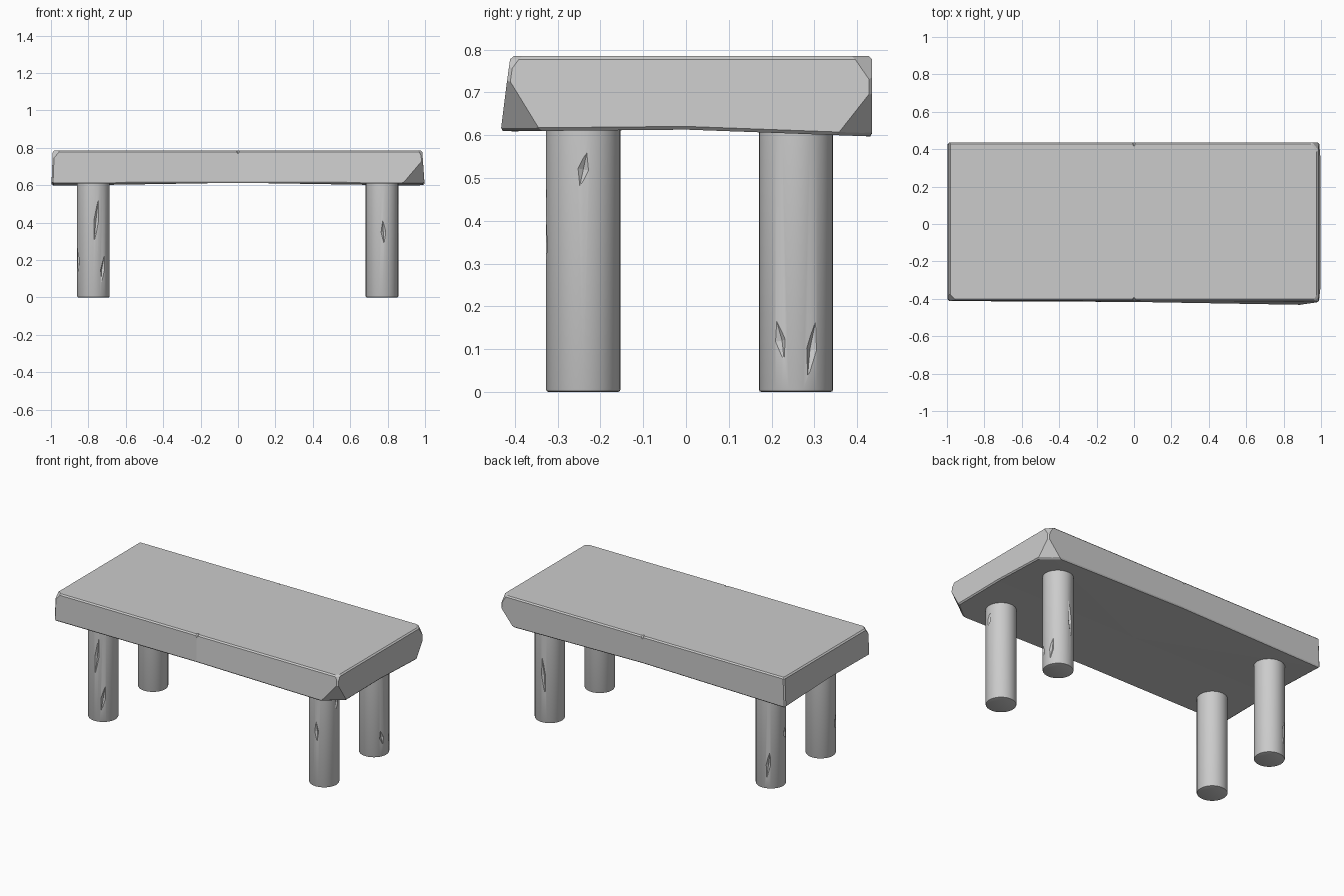
import bpy, bmesh
from math import radians
from mathutils import Matrix, Vector

if "Cube" in bpy.data.objects:
    bpy.data.objects.remove(bpy.data.objects["Cube"])


def to_object(name, bm):
    bmesh.ops.recalc_face_normals(bm, faces=bm.faces)
    mesh = bpy.data.meshes.new(name)
    bm.to_mesh(mesh)
    bm.free()
    obj = bpy.data.objects.new(name, mesh)
    bpy.context.collection.objects.link(obj)
    return obj


def chop(bm, a, b, c):
    """Cut away the corner outside the plane through three points."""
    a, b, c = Vector(a), Vector(b), Vector(c)
    n = (b - a).cross(c - a).normalized()
    if n.dot(a - Vector((0, 0, 0.7))) < 0:
        n.negate()
    geom = bm.verts[:] + bm.edges[:] + bm.faces[:]
    cut = bmesh.ops.bisect_plane(bm, geom=geom, plane_co=a, plane_no=n, clear_outer=True)
    edges = [e for e in cut["geom_cut"] if isinstance(e, bmesh.types.BMEdge)]
    bmesh.ops.contextual_create(bm, geom=edges)


def add_gouge(bm, matrix, size):
    """Stretched octahedron used as a chisel mark."""
    bmesh.ops.create_uvsphere(bm, u_segments=4, v_segments=2, radius=1,
                              matrix=matrix @ Matrix.Diagonal((*size, 1)))


def carve(obj, bm):
    cutter = to_object(obj.name + "_chisel_cutter", bm)
    cutter.hide_render = True
    cutter.hide_viewport = True
    mod = obj.modifiers.new("chisel marks", 'BOOLEAN')
    mod.operation = 'DIFFERENCE'
    mod.object = cutter
    mod.solver = 'EXACT'


# Slab: hand-hewn box, slightly splayed, with an arched underside
bm = bmesh.new()
ring = [(-1, -1), (0, -1), (1, -1), (1, 0), (1, 1), (0, 1), (-1, 1), (-1, 0)]
top_x = {-1: -0.99, 0: 0, 1: 0.985}
top_y = {-1: -0.41, 0: 0, 1: 0.435}
low_y = {-1: -0.412, 0: -0.417, 1: -0.435}
low_z = {-1: 0.609, 0: 0.613, 1: 0.597}
top = [bm.verts.new((top_x[i], top_y[j], 0.785)) for i, j in ring]
low = [bm.verts.new((i * 0.997, low_y[i] if j < 0 else j * 0.435,
                     low_z[j] if i else 0.613)) for i, j in ring]
centre = bm.verts.new((0, 0, 0.613))
bm.faces.new(top)
for k in range(8):
    m = (k + 1) % 8
    bm.faces.new((top[k], low[k], low[m], top[m]))
    bm.faces.new((low[k], centre, low[m]))
bmesh.ops.recalc_face_normals(bm, faces=bm.faces)

# Chipped slab corners: two large underneath, small ones on top
chop(bm, (0.88, -0.434, 0.61), (0.997, -0.34, 0.61), (0.988, -0.417, 0.735))
chop(bm, (0.90, 0.435, 0.597), (0.997, 0.35, 0.597), (0.99, 0.435, 0.705))
chop(bm, (-0.95, -0.41, 0.785), (-0.99, -0.37, 0.785), (-0.993, -0.411, 0.735))
chop(bm, (0.95, 0.435, 0.785), (0.985, 0.39, 0.785), (0.989, 0.435, 0.72))
chop(bm, (0.965, -0.41, 0.785), (0.985, -0.385, 0.785), (0.987, -0.415, 0.745))
slab = to_object("table_top", bm)
bevel = slab.modifiers.new("worn edges", 'BEVEL')
bevel.width = 0.008
bevel.segments = 1
bevel.limit_method = 'ANGLE'
bevel.angle_limit = radians(60)

# Small nicks halfway along both long edges
nicks = bmesh.new()
for y in (-0.41, 0.435):
    add_gouge(nicks, Matrix.Translation((0, y, 0.785)), (0.014, 0.02, 0.018))
carve(slab, nicks)

# Legs: round posts with chisel marks (angle, height, half length, tilt)
R = 0.087
legs = {
    "front_left_leg": (-0.773, -0.24, [(-80, 0.41, 0.18, -6), (-55, 0.15, 0.12, -9), (200, 0.2, 0.1, 8)]),
    "front_right_leg": (0.77, -0.24, [(-85, 0.35, 0.09, 3), (0, 0.52, 0.06, -12)]),
    "back_left_leg": (-0.773, 0.257, [(115, 0.15, 0.13, -7), (190, 0.33, 0.06, 10)]),
    "back_right_leg": (0.77, 0.257, [(-25, 0.12, 0.07, 12), (25, 0.1, 0.1, -9), (100, 0.3, 0.18, 5)]),
}
for name, (x, y, marks) in legs.items():
    bm = bmesh.new()
    bmesh.ops.create_cone(bm, cap_ends=True, segments=32, radius1=R, radius2=R, depth=0.63,
                          matrix=Matrix.Translation((x, y, 0.315)))
    rim = [e for e in bm.edges if all(v.co.z < 0.01 for v in e.verts)]
    bmesh.ops.bevel(bm, geom=rim, offset=0.006, segments=2, affect='EDGES', profile=0.5)
    leg = to_object(name, bm)
    bpy.ops.object.select_all(action='DESELECT')
    leg.select_set(True)
    bpy.context.view_layer.objects.active = leg
    bpy.ops.object.shade_smooth_by_angle(angle=radians(30))

    gouges = bmesh.new()
    for angle, z, half, tilt in marks:
        place = (Matrix.Translation((x, y, z)) @ Matrix.Rotation(radians(angle), 4, 'Z')
                 @ Matrix.Translation((R + 0.004, 0, 0)) @ Matrix.Rotation(radians(tilt), 4, 'X'))
        add_gouge(gouges, place, (0.014, 0.02, half))
    carve(leg, gouges)
